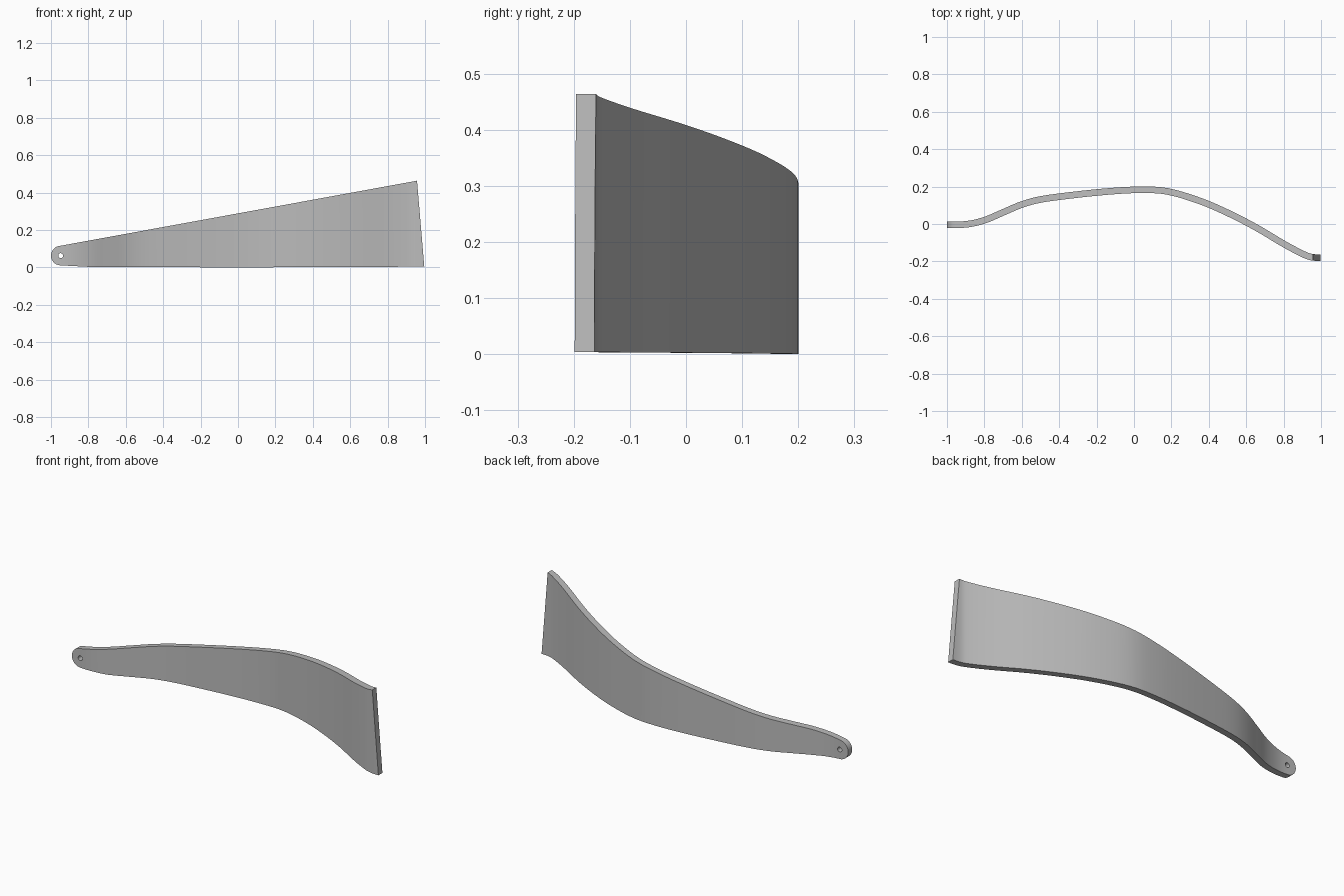
import bpy, bmesh, math
from mathutils import Vector

if "Cube" in bpy.data.objects:
    bpy.data.objects.remove(bpy.data.objects["Cube"], do_unlink=True)

grey = bpy.data.materials.new("plain grey")
grey.use_nodes = True
grey.diffuse_color = (0.5, 0.5, 0.5, 1)
grey.node_tree.nodes["Principled BSDF"].inputs["Base Color"].default_value = (0.5, 0.5, 0.5, 1)


def prism(name, outline, direction):
    """Closed solid swept from a flat outline along a direction."""
    bm = bmesh.new()
    face = bm.faces.new([bm.verts.new(p) for p in outline])
    side = bmesh.ops.extrude_face_region(bm, geom=[face])
    moved = [g for g in side["geom"] if isinstance(g, bmesh.types.BMVert)]
    bmesh.ops.translate(bm, verts=moved, vec=direction)
    bmesh.ops.recalc_face_normals(bm, faces=bm.faces)
    mesh = bpy.data.meshes.new(name)
    bm.to_mesh(mesh)
    bm.free()
    mesh.materials.append(grey)
    obj = bpy.data.objects.new(name, mesh)
    bpy.context.collection.objects.link(obj)
    return obj


def smooth_path(points, steps):
    """Catmull-Rom curve through the points."""
    pts = [2 * points[0] - points[1]] + points + [2 * points[-1] - points[-2]]
    path = []
    for a, b, c, d in zip(pts, pts[1:], pts[2:], pts[3:]):
        for i in range(steps):
            t = i / steps
            path.append(0.5 * (2 * b + (c - a) * t + (2 * a - 5 * b + 4 * c - d) * t ** 2
                               + (3 * b - 3 * c + d - a) * t ** 3))
    return path + [points[-1]]


def arc(cx, cz, r, start, end, n):
    angles = [math.radians(start + (end - start) * i / n) for i in range(n + 1)]
    return [(cx + r * math.cos(a), -0.5, cz + r * math.sin(a)) for a in angles]


# Curved ribbon seen from above, with even thickness
half = 0.0175
centre = [Vector((x, y, -0.1)) for x, y in [
    (-1.02, -0.003), (-0.9, -0.002), (-0.8, 0.02), (-0.7, 0.062), (-0.6, 0.104),
    (-0.5, 0.131), (-0.35, 0.152), (-0.15, 0.173), (0.03, 0.183), (0.18, 0.174),
    (0.35, 0.124), (0.5, 0.06), (0.65, -0.017), (0.8, -0.106), (0.9, -0.159),
    (0.95, -0.177), (1.02, -0.182)]]
path = smooth_path(centre, 5)
front, back = [], []
for i, p in enumerate(path):
    tangent = (path[min(i + 1, len(path) - 1)] - path[max(i - 1, 0)]).normalized()
    normal = Vector((-tangent.y, tangent.x, 0)) * half
    front.append(p - normal)
    back.append(p + normal)
blade = prism("curved_blade", front + back[::-1], (0, 0, 0.8))

# Tapered side outline with a rounded eye at the narrow end
eye_x, eye_z = -0.948, 0.063
outline = arc(eye_x, eye_z, 0.052, 100, 265, 28)
outline += [(-0.8, -0.5, 0.003), (0, -0.5, 0), (0.996, -0.5, 0.004),
            (0.957, -0.5, 0.464), (0.944, -0.5, 0.461)]
taper = prism("taper_cutter", outline, (0, 1, 0))

# Pin hole through the eye
hole = prism("hole_cutter", arc(eye_x, eye_z, 0.013, 0, 345, 23), (0, 1, 0))

for cutter, operation in ((taper, "INTERSECT"), (hole, "DIFFERENCE")):
    mod = blade.modifiers.new(cutter.name, "BOOLEAN")
    mod.operation = operation
    mod.solver = "EXACT"
    mod.object = cutter
    bpy.context.view_layer.objects.active = blade
    bpy.ops.object.modifier_apply(modifier=mod.name)
    bpy.data.objects.remove(cutter, do_unlink=True)

bpy.ops.object.select_all(action="DESELECT")
blade.select_set(True)
bpy.context.view_layer.objects.active = blade
bpy.ops.object.shade_smooth_by_angle(angle=math.radians(30))
